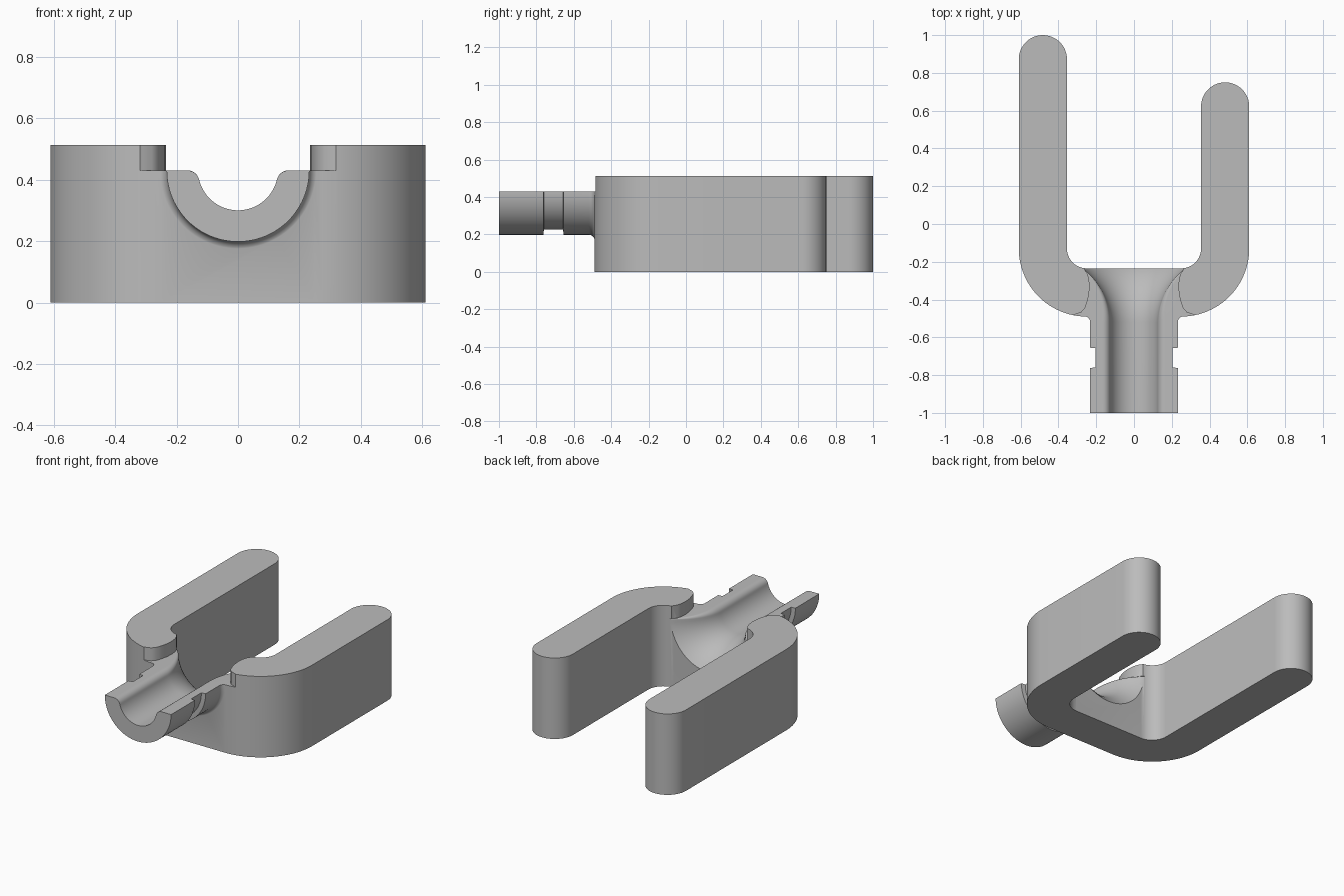
import bpy, bmesh
from math import sin, cos, pi, sqrt, asin

cube = bpy.data.objects.get("Cube")
if cube:
    bpy.data.objects.remove(cube, do_unlink=True)

AXIS_Z = 0.43          # height of the channel axis and ledge
HEIGHT = 0.512         # height of the fork

grey = bpy.data.materials.new("plain grey")
grey.use_nodes = True
COLOUR = (0.5, 0.5, 0.5, 1)
grey.diffuse_color = COLOUR
grey.node_tree.nodes["Principled BSDF"].inputs["Base Color"].default_value = COLOUR


def arc(cx, cy, r, start, end, n):
    """Points on an arc, angles in degrees."""
    angles = [(start + (end - start) * i / n) * pi / 180 for i in range(n + 1)]
    return [(cx + r * cos(a), cy + r * sin(a)) for a in angles]


def loft(name, rings):
    """Solid through matching rings of 3D points, capped at both ends."""
    bm = bmesh.new()
    loops = [[bm.verts.new(p) for p in ring] for ring in rings]
    n = len(loops[0])
    for a, b in zip(loops, loops[1:]):
        for i in range(n):
            j = (i + 1) % n
            bm.faces.new((a[i], a[j], b[j], b[i]))
    bm.faces.new(loops[0])
    bm.faces.new(loops[-1])
    bmesh.ops.recalc_face_normals(bm, faces=bm.faces)
    mesh = bpy.data.meshes.new(name)
    bm.to_mesh(mesh)
    bm.free()
    mesh.materials.append(grey)
    obj = bpy.data.objects.new(name, mesh)
    bpy.context.collection.objects.link(obj)
    return obj


def prism(name, outline, z0, z1):
    return loft(name, [[(x, y, z) for x, y in outline] for z in (z0, z1)])


def combine(target, tool, operation):
    """Apply a boolean and discard the tool."""
    tool.hide_render = True
    mod = target.modifiers.new("join", 'BOOLEAN')
    mod.operation, mod.object, mod.solver = operation, tool, 'EXACT'
    bpy.ops.object.select_all(action='DESELECT')
    bpy.context.view_layer.objects.active = target
    target.select_set(True)
    bpy.ops.object.modifier_apply(modifier=mod.name)
    bpy.data.objects.remove(tool, do_unlink=True)


def half_round(y, r, top, lip=0):
    """Lower half circle about the axis, optionally with rounded lips."""
    tilt = asin(lip / (r + lip))
    half = []
    if lip:
        cx = sqrt((r + lip) ** 2 - lip ** 2)
        half = [(cx, top)] + arc(cx, -lip, lip, 90, 180 - tilt * 180 / pi, 8)[:-1]
    else:
        half = [(r, top)]
    half += arc(0, 0, r, -tilt * 180 / pi, -90, 24)
    full = half + [(-x, z) for x, z in half[-2::-1]]
    return [(x, y, AXIS_Z + z) for x, z in full]


# Fork: a U-shaped plan with one long and one short arm
EDGE, WIDTH, BEND = 0.61, 0.255, 0.36
mid, tip = EDGE - WIDTH / 2, WIDTH / 2
cx, cy = EDGE - BEND, -0.13
outline = (arc(cx, cy, BEND, -90, 0, 24)
           + arc(mid, 0.75 - tip, tip, 0, 180, 24)
           + arc(cx, cy, BEND - WIDTH, 0, -90, 12)
           + arc(-cx, cy, BEND - WIDTH, -90, -180, 12)
           + arc(-mid, 1 - tip, tip, 0, 180, 24)
           + arc(-cx, cy, BEND, 180, 270, 24))
fork = prism("fork_with_channel", outline, 0, HEIGHT)

# Half-round spout with a groove and a fillet into the fork
stations = [(-1, 0.232), (-0.762, 0.232), (-0.76, 0.204), (-0.657, 0.204), (-0.655, 0.232)]
stations += arc(-0.519, 0.262, 0.03, -90, -2, 8)
stations += [(-0.42, 0.262)]
spout = loft("spout", [half_round(y, r, 0.02) for y, r in stations])
combine(fork, spout, 'UNION')

# Ledge: clears the top between the two rounded posts
side = [(0.34, -1.1), (0.34, -0.495), (0.31, -0.478), (0.28, -0.468), (0.26, -0.447),
        (0.247, -0.41), (0.238, -0.37), (0.235, -0.33), (0.238, -0.295),
        (0.246, -0.265), (0.262, -0.24), (0.27, -0.22), (0.27, -0.19)]
notch = prism("notch_cutter", side + [(-x, y) for x, y in side[::-1]], AXIS_Z, 0.7)
combine(fork, notch, 'DIFFERENCE')

# Channel: straight bore that flares toward the inside of the fork
BORE, START, END, FLARE = 0.13, -0.52, -0.232, 0.36
rings = [half_round(-1.1, BORE, 0.001, 0.04)]
for i in range(17):
    t = i / 16
    d = (END - START) * t
    r = BORE + FLARE - sqrt(FLARE ** 2 - d ** 2)
    rings.append(half_round(START + d, r, 0.001, 0.04 - 0.036 * t))
combine(fork, loft("channel_cutter", rings), 'DIFFERENCE')

bpy.ops.object.shade_smooth_by_angle(angle=pi / 6)
